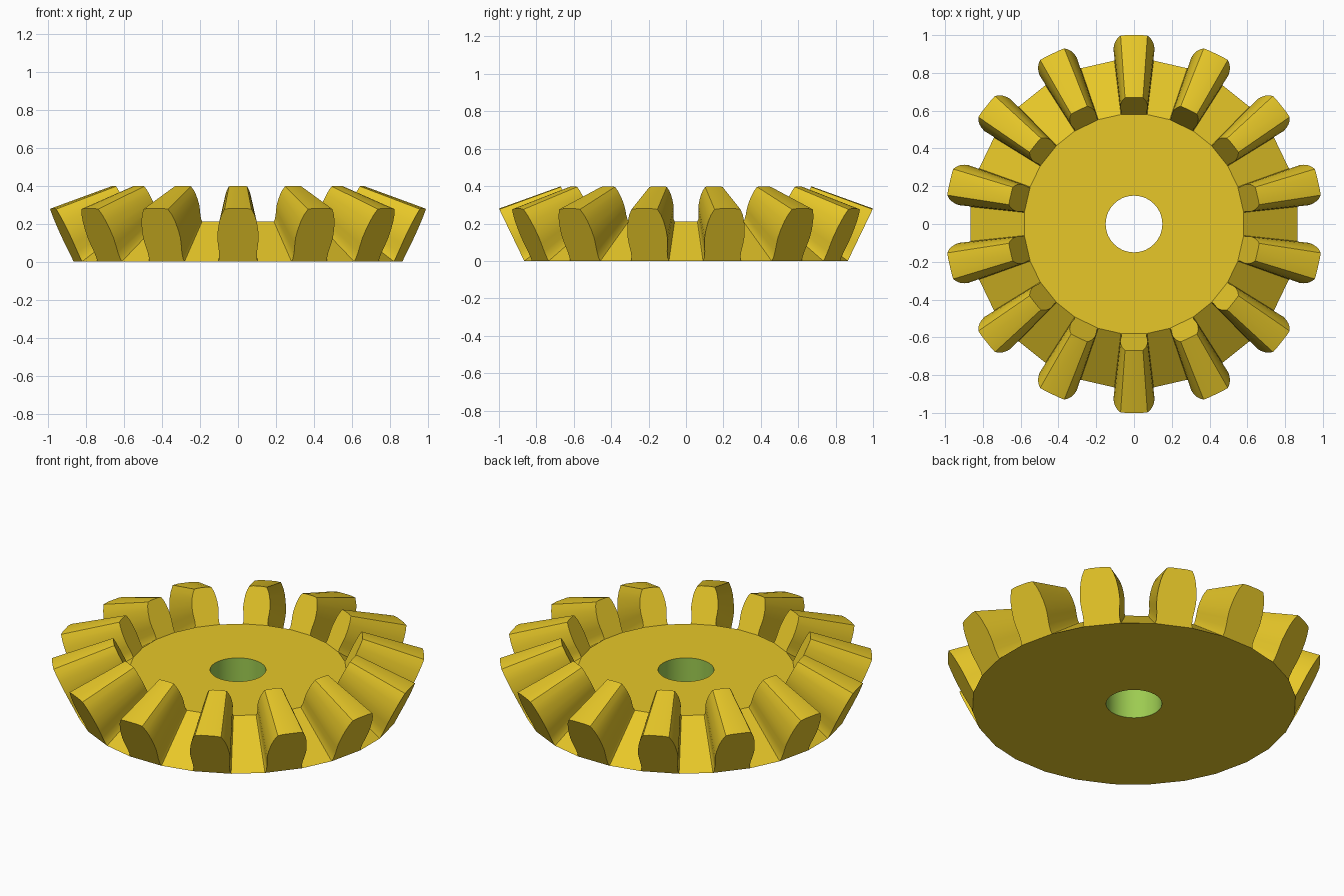
import bpy, bmesh, math
from mathutils import Vector, Matrix

if "Cube" in bpy.data.objects:
    bpy.data.objects.remove(bpy.data.objects["Cube"])

TEETH = 14
BASE_R, TIP_R, TIP_Z = 0.865, 1.0, 0.28      # back cone: foot and tip
APEX = Vector((0, 0, 0.64))                  # all tooth lines converge here
INNER = 0.67                                 # small end scale towards the apex
BASE_W = 0.104                               # half width of a tooth foot
BORE_R, BORE_SEGS = 0.15, 56


def material(name, rgb):
    mat = bpy.data.materials.new(name)
    lin = [c / 12.92 if c <= 0.04045 else ((c + 0.055) / 1.055) ** 2.4 for c in rgb]
    mat.diffuse_color = (*lin, 1)
    mat.use_nodes = True
    mat.node_tree.nodes["Principled BSDF"].inputs["Base Color"].default_value = mat.diffuse_color
    return mat


gold = material("gold yellow", (249 / 255, 215 / 255, 44 / 255))
green = material("leaf green", (157 / 255, 203 / 255, 81 / 255))


def finish(bm, name, mat):
    mesh = bpy.data.meshes.new(name)
    bm.to_mesh(mesh)
    bm.free()
    obj = bpy.data.objects.new(name, mesh)
    obj.data.materials.append(mat)
    bpy.context.collection.objects.link(obj)
    return obj


def back_point(w, t):
    """Point on the flat back of the tooth that faces +y."""
    return Vector((w, BASE_R + (TIP_R - BASE_R) * t, TIP_Z * t))


def shrink(p):
    return APEX + (p - APEX) * INNER


def spin(i):
    return Matrix.Rotation(2 * math.pi * i / TEETH, 3, 'Z')


def ring(bm, pts):
    verts = [bm.verts.new(p) for p in pts]
    edges = [bm.edges.new((verts[i], verts[(i + 1) % len(verts)])) for i in range(len(verts))]
    return verts, edges


def walls(bm, a, b):
    n = len(a)
    for i in range(n):
        bm.faces.new((a[i], a[(i + 1) % n], b[(i + 1) % n], b[i]))


def bore_circle(z):
    return [Vector((BORE_R * math.cos(k * math.tau / BORE_SEGS),
                    BORE_R * math.sin(k * math.tau / BORE_SEGS), z)) for k in range(BORE_SEGS)]


# Gear body: faceted frustum, one facet per valley and per tooth foot
foot = [spin(i) @ back_point(w, 0) for i in range(TEETH) for w in (BASE_W, -BASE_W)]
top_z = shrink(foot[0]).z
bm = bmesh.new()
low, low_e = ring(bm, foot)
high, high_e = ring(bm, [shrink(p) for p in foot])
walls(bm, low, high)
for edges, z, direction in ((low_e, 0, -1), (high_e, top_z, 1)):
    _, hole = ring(bm, bore_circle(z))
    bmesh.ops.triangle_fill(bm, edges=edges + hole, use_beauty=True, normal=(0, 0, direction))
bmesh.ops.recalc_face_normals(bm, faces=bm.faces[:])
for f in bm.faces:                            # caps face straight out
    if abs(f.normal.z) > 0.999:
        up = f.calc_center_median().z > top_z / 2
        if (f.normal.z > 0) != up:
            f.normal_flip()
    elif f.normal.dot(f.calc_center_median()) < 0:
        f.normal_flip()
finish(bm, "gear_body", gold)

# Bore wall: normals face the axis
bm = bmesh.new()
a, _ = ring(bm, bore_circle(0))
b, _ = ring(bm, bore_circle(top_z))
walls(bm, b, a)
bore = finish(bm, "bore_wall", green)
for p in bore.data.polygons:
    p.use_smooth = True

# Teeth: curved flank profile (half width, height fraction), tapered to the apex
half = [(BASE_W, 0), (0.099, 0.06), (0.1, 0.18), (0.106, 0.33), (0.109, 0.45),
        (0.106, 0.6), (0.098, 0.76), (0.087, 0.88), (0.071, 0.985), (0.037, 1.0)]
profile = half + [(-w, t) for w, t in reversed(half)]
for i in range(TEETH):
    bm = bmesh.new()
    outer = [back_point(w, t) for w, t in profile]
    big = [bm.verts.new(spin(i) @ p) for p in outer]
    small = [bm.verts.new(spin(i) @ shrink(p)) for p in outer]
    bm.faces.new(list(reversed(big)))
    bm.faces.new(small)
    for k in range(len(big) - 1):             # underside stays open on the body
        bm.faces.new((big[k], big[k + 1], small[k + 1], small[k]))
    bmesh.ops.recalc_face_normals(bm, faces=bm.faces[:])
    bm.faces.ensure_lookup_table()
    if bm.faces[0].normal.dot(spin(i) @ Vector((0, 1, 0))) < 0:
        bmesh.ops.reverse_faces(bm, faces=bm.faces[:])
    tooth = finish(bm, f"tooth_{i + 1}", gold)
    bpy.ops.object.select_all(action='DESELECT')
    tooth.select_set(True)
    bpy.context.view_layer.objects.active = tooth
    bpy.ops.object.shade_smooth_by_angle(angle=math.radians(18))
